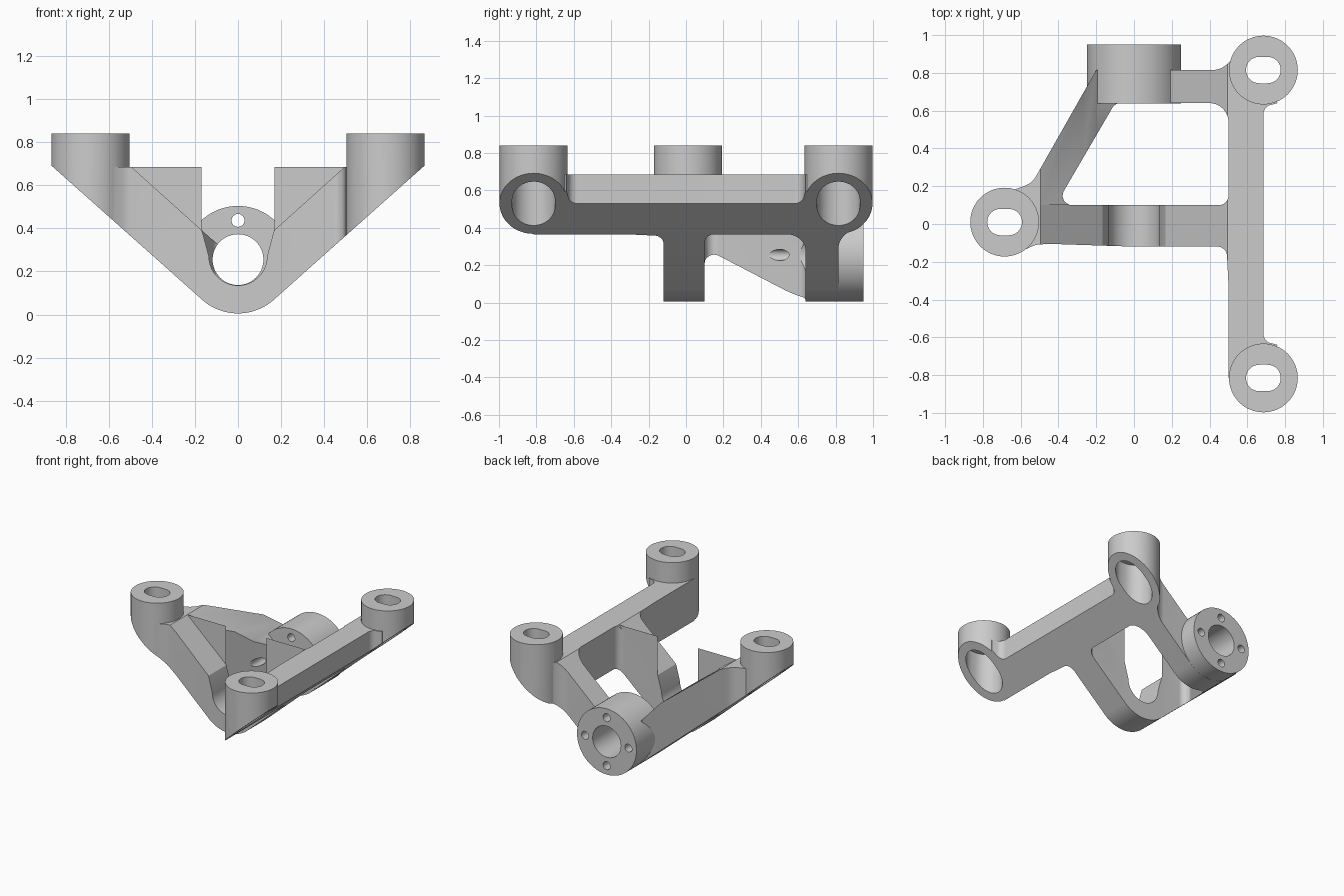
import bpy, bmesh, math
from mathutils import Vector

cube = bpy.data.objects.get("Cube")
if cube:
    bpy.data.objects.remove(cube, do_unlink=True)

AXIS = 0.255          # height of the barrel axis
R = 0.25              # barrel radius
SLOPE = math.atan(0.89)
BOSSES = [(0.685, 0.815), (0.685, -0.815), (-0.685, 0.01)]


def prism(name, pts, lo, hi, axis="z"):
    """Extrude a 2D outline along z, or along y when it is an x-z profile."""
    put = (lambda p, h: (p[0], p[1], h)) if axis == "z" else (lambda p, h: (p[0], h, p[1]))
    bm = bmesh.new()
    face = bm.faces.new([bm.verts.new(put(p, lo)) for p in pts])
    out = bmesh.ops.extrude_face_region(bm, geom=[face], use_keep_orig=True)
    step = Vector(put((0, 0), hi - lo))
    bmesh.ops.translate(bm, vec=step, verts=[v for v in out["geom"] if isinstance(v, bmesh.types.BMVert)])
    bmesh.ops.recalc_face_normals(bm, faces=bm.faces)
    mesh = bpy.data.meshes.new(name)
    bm.to_mesh(mesh)
    bm.free()
    obj = bpy.data.objects.new(name, mesh)
    bpy.context.collection.objects.link(obj)
    return obj


def circle(cx, cy, r, n=64):
    return [(cx + r * math.cos(2 * math.pi * i / n), cy + r * math.sin(2 * math.pi * i / n)) for i in range(n)]


def slot(cx, cy, half_x, half_y, n=16):
    """Obround outline, long in x."""
    pts = []
    for side in (1, -1):
        for i in range(n + 1):
            a = -math.pi / 2 + math.pi * i / n
            pts.append((cx + side * (half_x - half_y + half_y * math.cos(a)), cy + side * half_y * math.sin(a)))
    return pts


def rounded(corners, n=8):
    """Round each (x, y, radius) corner with a tangent arc."""
    pts = []
    for i, (x, y, r) in enumerate(corners):
        p = Vector((x, y))
        if r == 0:
            pts.append((x, y))
            continue
        a = (Vector(corners[i - 1][:2]) - p).normalized()
        b = (Vector(corners[(i + 1) % len(corners)][:2]) - p).normalized()
        half = a.angle(b) / 2
        mid = p + (a + b).normalized() * (r / math.sin(half))
        reach = r / math.tan(half)
        start, end = p + a * reach - mid, p + b * reach - mid
        for k in range(n + 1):
            pts.append(tuple(mid + start.lerp(end, k / n).normalized() * r))
    return pts


def combine(target, tool, operation):
    mod = target.modifiers.new("join", "BOOLEAN")
    mod.operation, mod.object, mod.solver = operation, tool, "EXACT"
    bpy.context.view_layer.update()
    mesh = bpy.data.meshes.new_from_object(target.evaluated_get(bpy.context.evaluated_depsgraph_get()))
    target.modifiers.clear()
    target.data = mesh
    bpy.data.objects.remove(tool, do_unlink=True)


# Plan of the arms, side beam and strut, with blended corners
plan = rounded([
    (-0.45, -0.105, 0), (0, -0.12, 0), (0.49, -0.12, 0.05), (0.5, -0.32, 0), (0.5, -0.815, 0),
    (0.685, -0.815, 0), (0.76, -0.64, 0), (0.685, -0.62, 0.05), (0.685, 0.62, 0.05), (0.76, 0.64, 0),
    (0.685, 0.815, 0), (0.56, 0.945, 0), (0.48, 0.815, 0.12), (-0.2, 0.815, 0),
    (-0.54, 0.215, 0.12), (-0.64, 0.18, 0), (-0.685, 0.01, 0), (-0.61, -0.15, 0), (-0.52, -0.11, 0.1)])
body = prism("bracket_body", plan, -0.1, 0.685)

# Three mounting bosses
for x, y in BOSSES:
    combine(body, prism("boss", circle(x, y, 0.182), -0.1, 0.84), "UNION")

# Window between the arms
window = rounded([(0.5, 0.64, 0.1), (-0.1, 0.64, 0.05), (-0.415, 0.1, 0.05), (0.5, 0.1, 0.05)])
combine(body, prism("window", window, -1, 2), "DIFFERENCE")

# Underside: a sloped V running into a round base
arc = []
for i in range(25):
    a = -math.pi / 2 + SLOPE * (i / 12 - 1)
    arc.append((R * math.cos(a), AXIS + R * math.sin(a)))
tx, tz = arc[-1]
end = (1.0, tz + 0.89 * (1 - tx))
under = [(-end[0], end[1])] + arc + [end, (1.0, -1), (-1.0, -1)]
combine(body, prism("underside", under, -1.2, 1.2, "y"), "DIFFERENCE")

# Upper V, with a raised ridge on the strut behind the front arm
right = [(0, 0.24), (0.495, 0.6855), (0.495, 1.5)]
left = [(-0.495, 1.5), (-0.495, 0.6855)]
ridge = [(-0.27, 0.52), (-0.2, 0.42)]
combine(body, prism("front_v", right + left, -1.2, 0.1, "y"), "DIFFERENCE")
combine(body, prism("rear_v", right + left + ridge, 0.1, 1.2, "y"), "DIFFERENCE")

# Open saddle in the front arm
saddle = [(0.135 * math.cos(a), 0.27 + 0.135 * math.sin(a))
          for a in (math.pi + math.pi * i / 32 for i in range(33))] + [(0.17, 0.4), (0.17, 1), (-0.17, 1), (-0.17, 0.4)]
combine(body, prism("saddle", saddle, -0.5, 0.102, "y"), "DIFFERENCE")

# Rear barrel with its bore and four bolt holes
combine(body, prism("barrel", circle(0, AXIS, R - 0.0005), 0.638, 0.95, "y"), "UNION")
combine(body, prism("bore", circle(0, AXIS, 0.118), 0.3, 1.2, "y"), "DIFFERENCE")
for x, z in circle(0, AXIS, 0.182, 4):
    combine(body, prism("bolt_hole", circle(x, z, 0.03, 24), 0.3, 1.2, "y"), "DIFFERENCE")

# Slots through the boss tops, opening into wider pockets below
for x, y in BOSSES:
    combine(body, prism("pocket", slot(x, y, 0.132, 0.115), -0.5, 0.74), "DIFFERENCE")
    combine(body, prism("top_slot", slot(x, y, 0.092, 0.07), 0.6, 1.2), "DIFFERENCE")

# Colour and shading
grey = bpy.data.materials.new("plain grey")
grey.use_nodes = True
colour = (0.6, 0.6, 0.6, 1)
grey.diffuse_color = colour
grey.node_tree.nodes["Principled BSDF"].inputs["Base Color"].default_value = colour
body.data.materials.clear()
body.data.materials.append(grey)
for face in body.data.polygons:
    face.material_index = 0
bpy.ops.object.select_all(action="DESELECT")
body.select_set(True)
bpy.context.view_layer.objects.active = body
bpy.ops.object.shade_smooth_by_angle(angle=math.radians(25))
